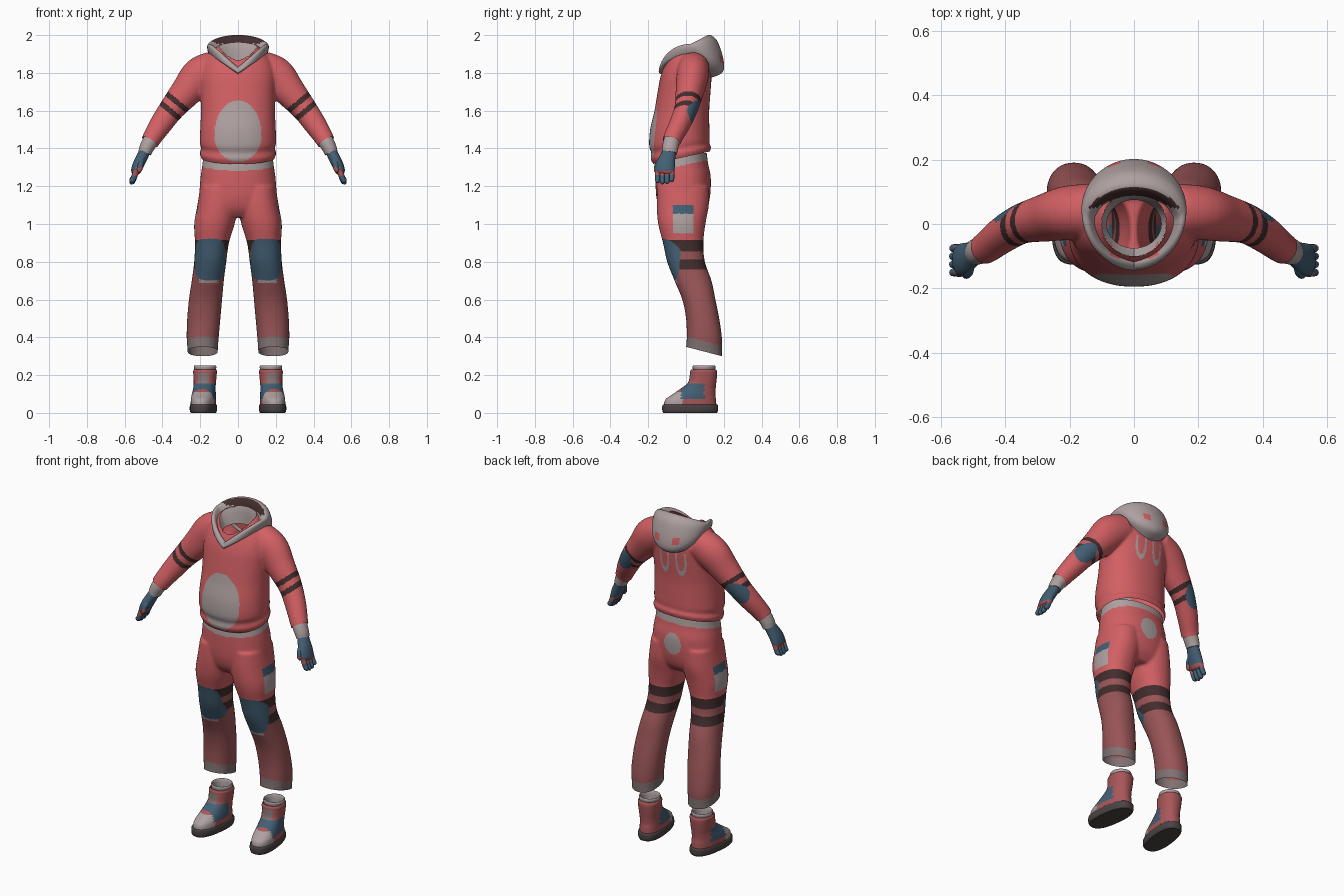
import bpy, bmesh
from math import sin, cos, pi, radians
from mathutils import Vector, Matrix

if "Cube" in bpy.data.objects:
    bpy.data.objects.remove(bpy.data.objects["Cube"])

PALETTE = {
    "bright red": (0.64, 0.115, 0.125), "dull red": (0.32, 0.09, 0.095),
    "light grey": (0.42, 0.35, 0.35), "cuff grey": (0.22, 0.165, 0.165),
    "slate blue": (0.055, 0.115, 0.175), "dark band": (0.055, 0.026, 0.026),
    "sole grey": (0.07, 0.055, 0.056), "boot red": (0.40, 0.095, 0.10),
}
MATS = {}
for key, c in PALETTE.items():
    MATS[key] = bpy.data.materials.new(key)
    MATS[key].diffuse_color = (*c, 1)


def spline(rows, steps):
    """Catmull-Rom interpolation of number tuples."""
    out = []
    for i in range(len(rows) - 1):
        quad = [rows[max(i - 1, 0)], rows[i], rows[i + 1], rows[min(i + 2, len(rows) - 1)]]
        for k in range(steps):
            t = k / steps
            out.append(tuple(0.5 * (2 * b + (c - a) * t + (2 * a - 5 * b + 4 * c - d) * t * t
                                    + (3 * b - a - 3 * c + d) * t ** 3) for a, b, c, d in zip(*quad)))
    return out + [tuple(rows[-1])]


def skin(bm, rings, caps=True):
    vs = [[bm.verts.new(p) for p in ring] for ring in rings]
    n = len(vs[0])
    for a, b in zip(vs, vs[1:]):
        for i in range(n):
            bm.faces.new((a[i], a[(i + 1) % n], b[(i + 1) % n], b[i]))
    if caps:
        bm.faces.new(vs[0][::-1])
        bm.faces.new(vs[-1])


def power(v, p):
    return (1 if v >= 0 else -1) * abs(v) ** (2 / p)


def stack(bm, rows, n=40, p=2.2, steps=5, caps=True):
    """Level rings: x, y, z, half width, half depth, tilt."""
    rings = []
    for x, y, z, rx, ry, tilt in spline(rows, steps):
        ring = []
        for i in range(n):
            a = 2 * pi * i / n
            dy = ry * power(sin(a), p)
            ring.append((x + rx * power(cos(a), p), y + dy, z + tilt * dy))
        rings.append(ring)
    skin(bm, rings, caps)


def tube(bm, rows, n=28, steps=5, caps=True, side=1):
    """Rings square to a path: x, y, z, radius along y, radius across."""
    rows = spline(rows, steps)
    pts = [Vector((r[0] * side, r[1], r[2])) for r in rows]
    rings = []
    for i, r in enumerate(rows):
        t = (pts[min(i + 1, len(pts) - 1)] - pts[max(i - 1, 0)]).normalized()
        u = (Vector((0, 1, 0)) - t * t.y).normalized()
        v = t.cross(u)
        rings.append([pts[i] + u * r[3] * cos(2 * pi * k / n) + v * r[4] * sin(2 * pi * k / n) for k in range(n)])
    skin(bm, rings, caps)


def fuse(bm, voxel):
    """Melt overlapping closed pieces into one smooth skin."""
    bmesh.ops.recalc_face_normals(bm, faces=bm.faces)
    me = bpy.data.meshes.new("fuse")
    bm.to_mesh(me)
    bm.free()
    ob = bpy.data.objects.new("fuse", me)
    bpy.context.collection.objects.link(ob)
    mod = ob.modifiers.new("remesh", 'REMESH')
    mod.mode, mod.voxel_size = 'VOXEL', voxel
    out = bmesh.new()
    out.from_object(ob, bpy.context.evaluated_depsgraph_get())
    bpy.data.objects.remove(ob)
    for _ in range(8):
        bmesh.ops.smooth_vert(out, verts=out.verts, factor=0.5, use_axis_x=True, use_axis_y=True, use_axis_z=True)
    return out


def cut(bm, co, no):
    bmesh.ops.bisect_plane(bm, geom=bm.verts[:] + bm.edges[:] + bm.faces[:], plane_co=co, plane_no=no, clear_outer=True)


def finish(name, bm, rule, recalc=True, matrix=None, mirrored=False):
    """Colour faces by rule(centre, normal), then make the object (and its twin)."""
    if recalc:
        bmesh.ops.recalc_face_normals(bm, faces=bm.faces)
    bm.normal_update()
    keys = [rule(f.calc_center_median(), f.normal) for f in bm.faces]
    used = sorted(set(keys))
    for f, k in zip(bm.faces, keys):
        f.material_index = used.index(k)
        f.smooth = True
    if matrix:
        bm.transform(matrix)
    for label in (("left_", "right_") if mirrored else ("",)):
        if label == "right_":
            bm.transform(Matrix.Diagonal((-1, 1, 1, 1)))
            bmesh.ops.reverse_faces(bm, faces=bm.faces)
        me = bpy.data.meshes.new(label + name)
        bm.to_mesh(me)
        for k in used:
            me.materials.append(MATS[k])
        me.set_sharp_from_angle(angle=radians(55))
        bpy.context.collection.objects.link(bpy.data.objects.new(label + name, me))
    bm.free()


# Hoodie: body and sleeves melted together, then opened at hem, wrists and neck
bm = bmesh.new()
stack(bm, [(0, -.02, 1.30, .185, .142, .22), (0, -.023, 1.345, .192, .148, .22), (0, -.027, 1.375, .203, .160, .2),
           (0, -.03, 1.40, .194, .153, .16), (0, -.035, 1.43, .202, .160, .1), (0, -.033, 1.50, .20, .157, 0),
           (0, -.022, 1.60, .196, .145, 0), (0, -.01, 1.70, .198, .140, 0), (0, 0, 1.78, .20, .135, 0),
           (0, .01, 1.85, .185, .120, 0), (0, .018, 1.90, .15, .10, 0), (0, .03, 1.95, .10, .075, 0)], n=56)
ARM = [(.12, .04, 1.83, .085, .09), (.20, .035, 1.785, .085, .10), (.27, .02, 1.705, .075, .085),
       (.35, 0, 1.61, .062, .068), (.41, -.035, 1.525, .056, .06), (.455, -.07, 1.455, .05, .051), (.485, -.088, 1.40, .046, .046)]
for s in (1, -1):
    tube(bm, ARM, side=s)
bm = fuse(bm, .006)
cut(bm, (0, -.02, 1.352), (0, .22, -1))
for s in (1, -1):
    cut(bm, (s * .465, -.077, 1.435), (s * .5, -.28, -.8))
bmesh.ops.delete(bm, geom=[f for f in bm.faces if f.calc_center_median().z > 1.78 and
                           (f.calc_center_median().x / .1) ** 2 + (f.calc_center_median().y / .1) ** 2 < 1], context='FACES')


def hoodie_rule(c, n):
    ax = abs(c.x)
    along = (ax - .35) * .64 - (c.z - 1.61) * .77
    across = (ax - .35) * .77 + (c.z - 1.61) * .64
    if ax > .23:
        if n.y > .1 and ((along - .03) / .068) ** 2 + ((across - .01) / .05) ** 2 < 1:
            return "slate blue"
        if abs(along + .044) < .014 or abs(along - .014) < .014:
            return "dark band"
    elif n.y < -.1 and (ax / .125) ** 2 + ((c.z - 1.47) / (.185 if c.z > 1.47 else .14)) ** 2 < 1:
        return "light grey"
    elif n.y > .2 and c.z < 1.78 and .6 < ((ax - .055) / .03) ** 2 + ((c.z - 1.74) / .09) ** 2 < 1.3:
        return "light grey"
    return "bright red"


finish("hoodie", bm, hoodie_rule, recalc=False)

# Hood: rows run from the inside, over the rim, down the outside
# half width, side y, front y, front z, side z, back y, back z
HOOD = [(.085, 0, -.075, 1.80, 1.85, .075, 1.86), (.115, .01, -.105, 1.815, 1.91, .085, 1.95),
        (.14, .02, -.12, 1.83, 1.95, .115, 2.0), (.16, .035, -.135, 1.825, 1.95, .165, 1.97),
        (.162, .05, -.143, 1.812, 1.925, .2, 1.86), (.147, .05, -.142, 1.80, 1.895, .19, 1.80),
        (.11, .045, -.12, 1.79, 1.875, .12, 1.77)]
bm = bmesh.new()
rings = []
for w, ys, yf, zf, zs, yb, zb in spline(HOOD, 7):
    ring = []
    for i in range(72):
        a = 2 * pi * i / 72
        s, c = sin(a), cos(a)
        ky, kz = (abs(s), 1 - abs(c)) if s < 0 else (s, s)
        ye, ze = (yf, zf) if s < 0 else (yb, zb)
        ring.append((w * c, ys + (ye - ys) * ky, zs + (ze - zs) * kz))
    rings.append(ring)
skin(bm, rings, caps=False)


def hood_rule(c, n):
    if c.y > .05 and n.y < -.3 and c.z > 1.955:
        return "dark band"
    if n.y > .3 and abs(abs(c.x) - .06) < .016 and abs(c.z - 1.875) < .018:
        return "bright red"
    return "light grey"


finish("hood", bm, hood_rule)

# Trousers: hips and legs melted together, then opened at waist and ankles
bm = bmesh.new()
stack(bm, [(0, -.015, 1.40, .18, .122, 0), (0, -.02, 1.32, .188, .137, 0), (0, -.015, 1.25, .198, .146, 0),
           (0, -.015, 1.15, .205, .143, 0), (0, -.015, 1.08, .20, .125, 0), (0, -.015, 1.035, .14, .09, 0)], n=56)
LEG = [(.10, -.015, 1.2, .10, .135), (.108, -.017, 1.1, .107, .138), (.125, -.022, 1.0, .107, .125),
       (.138, -.015, .9, .09, .107), (.147, 0, .8, .085, .10), (.16, .037, .7, .085, .098), (.172, .068, .6, .088, .088),
       (.181, .088, .5, .088, .088), (.187, .097, .4, .085, .093), (.187, .095, .33, .08, .096), (.187, .095, .26, .08, .096)]
for s in (1, -1):
    stack(bm, [(s * r[0], *r[1:], 0) for r in LEG])
bm = fuse(bm, .006)
cut(bm, (0, 0, 1.375), (0, 0, 1))
cut(bm, (0, .095, .325), (0, -.26, -1))


def trouser_rule(c, n):
    ax, out = abs(c.x), n.x * (1 if c.x > 0 else -1)
    if c.z > 1.315 + .2 * c.y:
        return "light grey"
    if n.y > .2 and (c.x / .055) ** 2 + ((c.z - 1.22) / .065) ** 2 < 1:
        return "light grey"
    if out > .5 and -.07 < c.y < .04 and .95 < c.z < 1.1:
        return "slate blue" if c.z > 1.055 else "light grey"
    if n.y < -.1:
        if ((ax - .148) / .08) ** 4 + ((c.z - .812) / .11) ** 4 < 1:
            return "slate blue"
        if abs(ax - .155) < .05 and .688 < c.z < .712:
            return "light grey"
    if .857 < c.z < .915 or .76 < c.z < .815:
        return "dark band"
    if c.z < .38 - .26 * (c.y - .095):
        return "cuff grey"
    return "dull red" if c.z < .9 else "bright red"


finish("trousers", bm, trouser_rule, recalc=False)

# Shirt cuffs
bm = bmesh.new()
tube(bm, [(.445, -.062, 1.47, .04, .04), (.466, -.077, 1.435, .043, .041), (.485, -.084, 1.40, .042, .038),
          (.494, -.087, 1.375, .04, .034)])
finish("wrist_cuff", bm, lambda c, n: "light grey", mirrored=True)

# Gloves: palm, four fingers and a forward thumb
bm = bmesh.new()
tube(bm, [(.488, -.084, 1.395, .034, .028), (.505, -.095, 1.36, .04, .03), (.525, -.107, 1.32, .049, .03),
          (.541, -.113, 1.28, .05, .026), (.546, -.115, 1.265, .04, .016)])
for k, length in zip((-1.5, -.5, .5, 1.5), (.055, .062, .06, .05)):
    y = -.113 + k * .025
    tube(bm, [(.538, y, 1.285, .014, .016), (.553, y, 1.275 - length * .6, .0135, .015),
              (.563, y, 1.275 - length * .9, .012, .014), (.566, y, 1.275 - length * 1.05, .004, .004)], n=12, steps=3)
tube(bm, [(.508, -.11, 1.35, .016, .016), (.515, -.145, 1.32, .017, .016), (.522, -.157, 1.285, .014, .014),
          (.524, -.158, 1.272, .004, .004)], n=12, steps=4)


def glove_rule(c, n):
    if 1.262 < c.z < 1.282 or (c.y < -.135 and 1.255 < c.z < 1.30 and c.x < .54):
        return "boot red"
    return "slate blue"


finish("glove", bm, glove_rule, mirrored=True)

# Boots, each built about its own ankle line and turned outward
TURN = Matrix.Translation((.186, 0, 0)) @ Matrix.Rotation(radians(7), 4, 'Z')
bm = bmesh.new()
stack(bm, [(0, .022, 0, .062, .143, 0), (0, .022, .012, .068, .148, 0), (0, .022, .038, .068, .148, 0),
           (0, .022, .045, .064, .143, 0)], p=2.5, steps=3)
finish("boot_sole", bm, lambda c, n: "sole grey", matrix=TURN, mirrored=True)

bm = bmesh.new()
stack(bm, [(0, .022, .035, .064, .14, 0), (0, .025, .07, .064, .135, 0), (0, .042, .098, .062, .114, 0),
           (0, .066, .13, .058, .092, 0), (0, .086, .16, .058, .075, 0), (0, .093, .2, .061, .072, 0),
           (0, .094, .222, .062, .07, 0), (0, .094, .226, .053, .06, 0), (0, .094, .16, .045, .05, 0)], p=2.3, steps=7)


def boot_rule(c, n):
    if c.z < .155 and -.03 < c.y < .09 and c.z > .075:
        return "slate blue"
    if c.y < -.02 and c.z < .11:
        return "light grey"
    if n.y < -.4 and abs(c.x) < .028 and .155 < c.z < .21:
        return "cuff grey"
    return "boot red"


finish("boot", bm, boot_rule, matrix=TURN, mirrored=True)

# Sock collar standing above each boot
bm = bmesh.new()
stack(bm, [(0, .096, .20, .052, .055, 0), (0, .096, .225, .056, .058, 0), (0, .096, .242, .06, .061, 0),
           (0, .096, .251, .055, .056, 0), (0, .096, .235, .048, .049, 0), (0, .096, .19, .044, .045, 0)], p=2, steps=4)
finish("sock_collar", bm, lambda c, n: "light grey", matrix=TURN, mirrored=True)

for m in bpy.data.materials:
    if m.users and not m.is_grease_pencil:
        m.use_nodes = True
        m.node_tree.nodes["Principled BSDF"].inputs["Base Color"].default_value = m.diffuse_color
